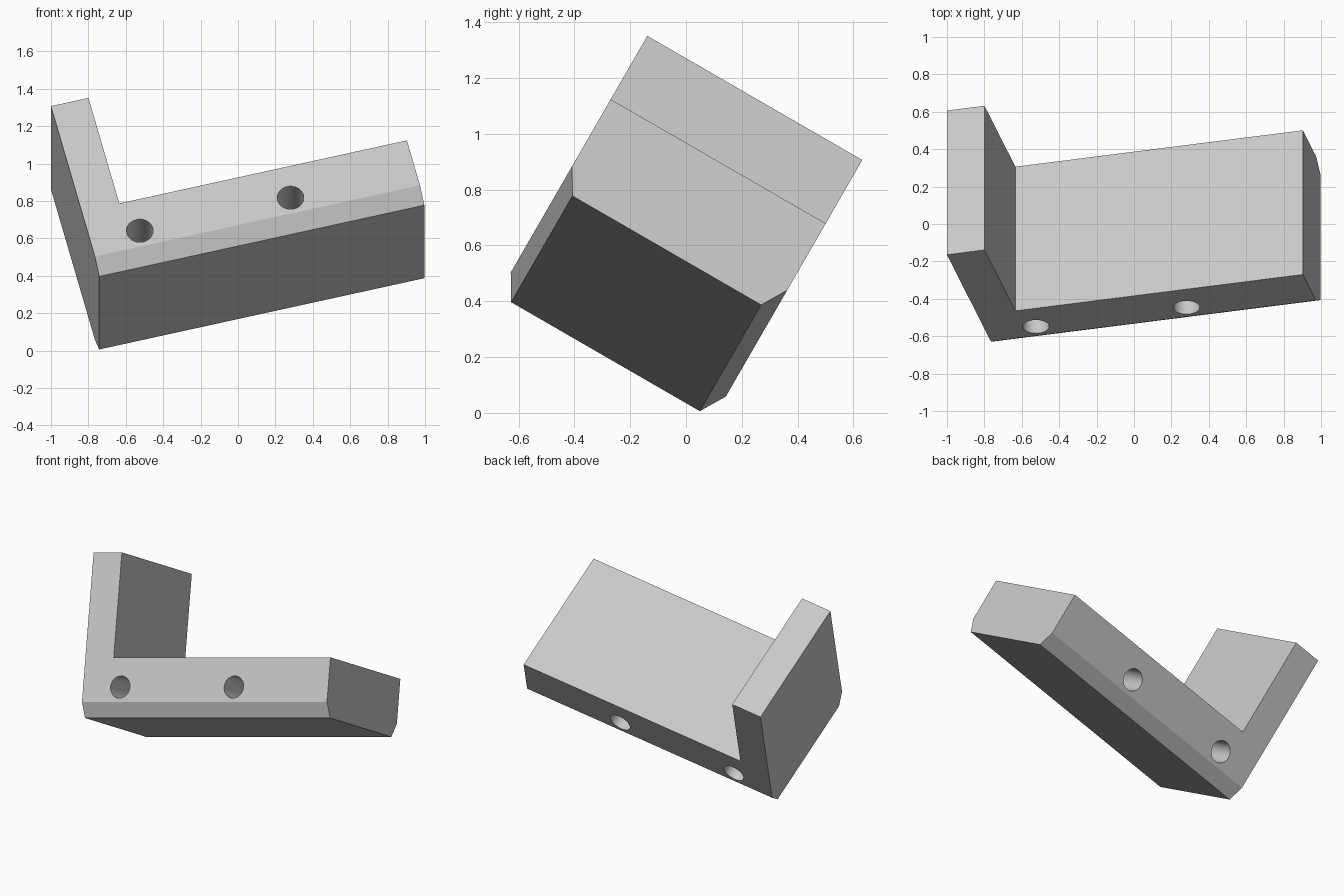
import bpy, bmesh
from math import radians
from mathutils import Matrix, Vector

cube = bpy.data.objects.get("Cube")
if cube:
    bpy.data.objects.remove(cube, do_unlink=True)

# Bracket dimensions: foot along x, depth along y, wall along z
LENGTH, DEPTH, HEIGHT = 1.793, 0.89, 1.052
FOOT, WALL = 0.38, 0.207
CUT_IN, CUT_UP = 0.0545, 0.0945
HOLE_RADIUS, HOLE_POSITIONS = 0.071, (0.272, 1.103)

grey = bpy.data.materials.new("light grey")
grey.use_nodes = True
colour = (0.58, 0.58, 0.58, 1)
grey.diffuse_color = colour
grey.node_tree.nodes["Principled BSDF"].inputs["Base Color"].default_value = colour


def add_object(name, bm):
    bmesh.ops.recalc_face_normals(bm, faces=bm.faces[:])
    mesh = bpy.data.meshes.new(name)
    bm.to_mesh(mesh)
    bm.free()
    mesh.materials.append(grey)
    obj = bpy.data.objects.new(name, mesh)
    bpy.context.collection.objects.link(obj)
    return obj


# L-shaped body, extruded from its profile
profile = [(0, 0), (LENGTH, 0), (LENGTH, FOOT), (WALL, FOOT), (WALL, HEIGHT), (0, HEIGHT)]
bm = bmesh.new()
face = bm.faces.new([bm.verts.new((x, 0, z)) for x, z in profile])
extruded = bmesh.ops.extrude_face_region(bm, geom=[face])["geom"]
bmesh.ops.translate(bm, vec=(0, DEPTH, 0),
                    verts=[g for g in extruded if isinstance(g, bmesh.types.BMVert)])

# Sloped cuts along the two lower long edges
for y, side in ((0, -1), (DEPTH, 1)):
    bmesh.ops.bisect_plane(bm, geom=bm.verts[:] + bm.edges[:] + bm.faces[:],
                           plane_co=(0, y, CUT_UP),
                           plane_no=Vector((0, side * CUT_UP, -CUT_IN)).normalized(),
                           clear_outer=True)
    bmesh.ops.holes_fill(bm, edges=[e for e in bm.edges if e.is_boundary])
bracket = add_object("corner_bracket", bm)

# Round holes running through the foot
bm = bmesh.new()
for x in HOLE_POSITIONS:
    place = Matrix.Translation((x, DEPTH / 2, FOOT / 2)) @ Matrix.Rotation(radians(90), 4, 'X')
    bmesh.ops.create_cone(bm, cap_ends=True, segments=48, radius1=HOLE_RADIUS,
                          radius2=HOLE_RADIUS, depth=DEPTH * 1.2, matrix=place)
cutter = add_object("hole_cutter", bm)
cutter.hide_render = True

bpy.ops.object.select_all(action='DESELECT')
bpy.context.view_layer.objects.active = bracket
bracket.select_set(True)
holes = bracket.modifiers.new("holes", 'BOOLEAN')
holes.operation = 'DIFFERENCE'
holes.solver = 'EXACT'
holes.object = cutter
bpy.ops.object.modifier_apply(modifier=holes.name)
bpy.data.objects.remove(cutter, do_unlink=True)

# Tilt the bracket and set its outer corner in place
tilt = Matrix.Rotation(radians(-30), 4, 'X') @ Matrix.Rotation(radians(-14.2), 4, 'Y')
bracket.data.transform(Matrix.Translation((-0.742, -0.674, 0.424)) @ tilt)
bpy.ops.object.shade_smooth_by_angle(angle=radians(25))
